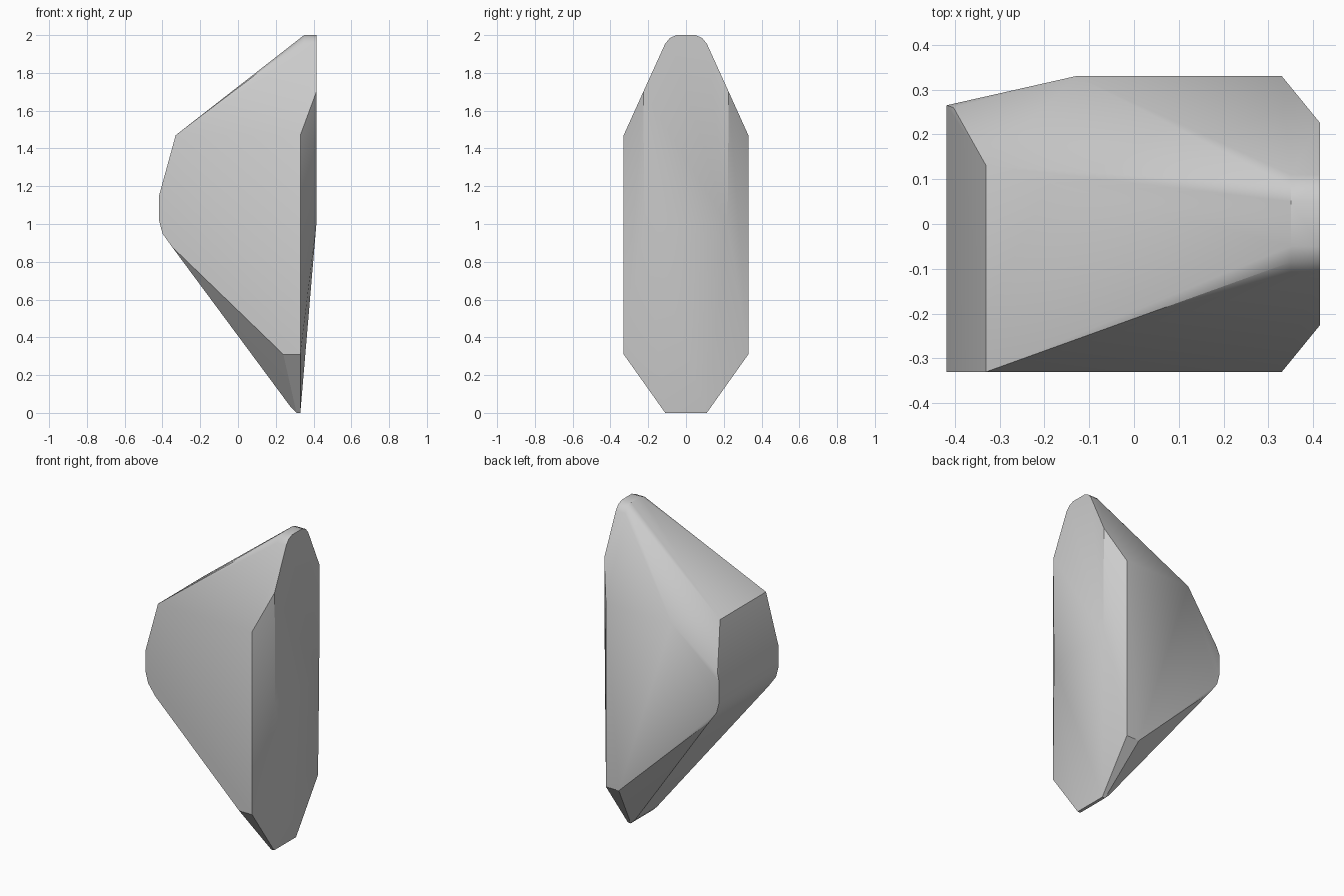
import bpy, bmesh, math

cube = bpy.data.objects.get("Cube")
if cube:
    bpy.data.objects.remove(cube, do_unlink=True)

stone = bpy.data.materials.new("light_grey_stone")
stone.use_nodes = True
GREY = (0.6, 0.6, 0.6, 1)
stone.diffuse_color = GREY
stone.node_tree.nodes["Principled BSDF"].inputs["Base Color"].default_value = GREY

W = 0.33        # half thickness
R = 0.415       # flat side

# corners shared by front and back, mirrored across y
mirrored = [
    # rounded peak
    (0.35, 0.05, 2.0), (R, 0.05, 2.0),
    (0.35, 0.085, 1.985), (R, 0.085, 1.985),
    (0.35, 0.11, 1.955), (R, 0.11, 1.955),
    # long chamfer beside the flat side
    (R, 0.226, 1.70), (R, 0.22, 1.0),
    (W, W, 1.47), (W, W, 0.31),
    # lower corner and blunt foot
    (0.24, W, 0.31), (0.25, 0.11, 0.07),
    (0.28, 0.11, 0.03), (0.31, 0.11, 0), (W, 0.11, 0),
]
points = [(x, s * y, z) for x, y, z in mirrored for s in (-1, 1)]

# rounded nose: square at the front, tapered in at the back
nose = [(-0.418, 1.15), (-0.418, 1.02), (-0.40, 0.95), (-0.35, 0.88)]
for x, z in nose:
    points += [(x, -W, z), (x, 0.265, z)]

# upper shoulder, with the back corner cut off
points += [(-W, -W, 1.47), (-W, 0.13, 1.47), (-0.13, W, 1.47), (-0.403, 0.26, 1.20)]

# one convex faceted body
bm = bmesh.new()
for p in points:
    bm.verts.new(p)
hull = bmesh.ops.convex_hull(bm, input=bm.verts[:])
loose = {g for g in hull["geom_interior"] + hull["geom_unused"]
         if isinstance(g, bmesh.types.BMVert)}
bmesh.ops.delete(bm, geom=list(loose), context="VERTS")
bmesh.ops.dissolve_limit(bm, angle_limit=math.radians(1), verts=bm.verts[:], edges=bm.edges[:])
bmesh.ops.recalc_face_normals(bm, faces=bm.faces[:])

mesh = bpy.data.meshes.new("faceted_stone")
bm.to_mesh(mesh)
bm.free()
body = bpy.data.objects.new("faceted_stone", mesh)
bpy.context.collection.objects.link(body)
mesh.materials.append(stone)

# soften shallow edges, keep facet borders crisp
bpy.ops.object.select_all(action="DESELECT")
body.select_set(True)
bpy.context.view_layer.objects.active = body
bpy.ops.object.shade_smooth_by_angle(angle=math.radians(30))
